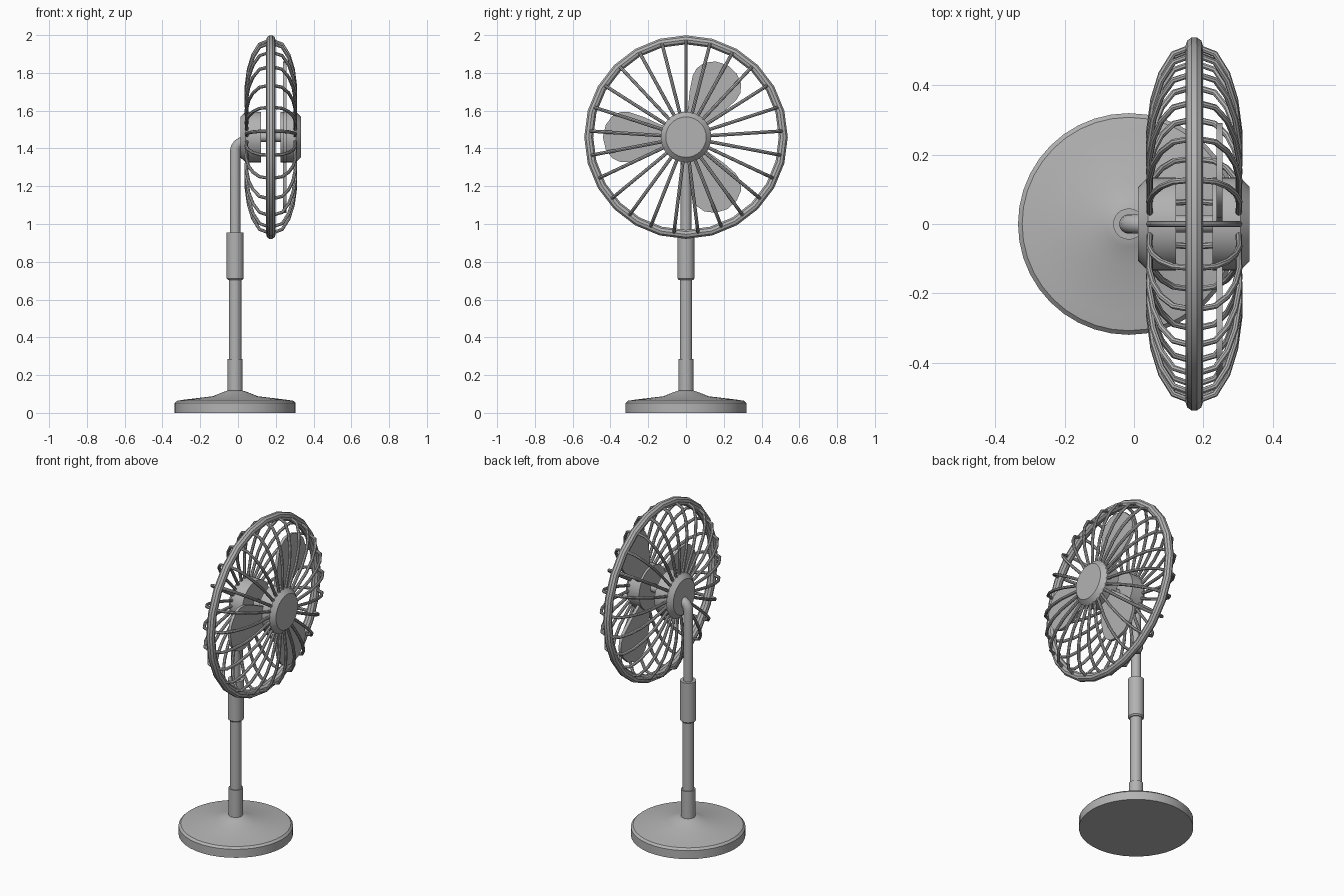
import bpy, bmesh, math
from mathutils import Vector, Matrix

if "Cube" in bpy.data.objects:
    bpy.data.objects.remove(bpy.data.objects["Cube"])

AXIS_Z = 1.46      # fan axle height
POLE_X = -0.015    # stand centre
MID_X = 0.174      # guard centre plane
RIBS = 25

grey = bpy.data.materials.new("grey plastic")
grey.diffuse_color = (0.45, 0.45, 0.45, 1)
grey.use_nodes = True
grey.node_tree.nodes["Principled BSDF"].inputs["Base Color"].default_value = grey.diffuse_color


def finish(name, bm, angle=35):
    bmesh.ops.recalc_face_normals(bm, faces=bm.faces[:])
    me = bpy.data.meshes.new(name)
    bm.to_mesh(me)
    bm.free()
    ob = bpy.data.objects.new(name, me)
    bpy.context.collection.objects.link(ob)
    me.materials.append(grey)
    bpy.ops.object.select_all(action='DESELECT')
    ob.select_set(True)
    bpy.context.view_layer.objects.active = ob
    bpy.ops.object.shade_smooth_by_angle(angle=math.radians(angle))
    return ob


def lathe(name, profile, n=32, to_fan=False):
    """Turn (radius, height) pairs into a capped solid; to_fan lays it along x."""
    bm = bmesh.new()
    rings = [[bm.verts.new((r * math.cos(2 * math.pi * i / n),
                            r * math.sin(2 * math.pi * i / n), h))
              for i in range(n)] for r, h in profile]
    for a, b in zip(rings, rings[1:]):
        for i in range(n):
            j = (i + 1) % n
            bm.faces.new((a[i], a[j], b[j], b[i]))
    bm.faces.new(rings[0])
    bm.faces.new(rings[-1])
    if to_fan:
        m = Matrix.Translation((0, 0, AXIS_Z)) @ Matrix.Rotation(math.pi / 2, 4, 'Y')
    else:
        m = Matrix.Translation((POLE_X, 0, 0))
    bm.transform(m)
    return finish(name, bm, 25)


def sweep(bm, pts, radius, side, n=8, closed=False):
    """Tube along a planar path; side is the normal of the path plane."""
    pts = [Vector(p) for p in pts]
    side = Vector(side)
    rings = []
    for k, p in enumerate(pts):
        if closed:
            t = pts[(k + 1) % len(pts)] - pts[k - 1]
        else:
            t = pts[min(k + 1, len(pts) - 1)] - pts[max(k - 1, 0)]
        out = t.normalized().cross(side)
        rings.append([bm.verts.new(p + radius * (math.cos(a) * side + math.sin(a) * out))
                      for a in (2 * math.pi * i / n for i in range(n))])
    for a, b in zip(rings, rings[1:] + (rings[:1] if closed else [])):
        for i in range(n):
            j = (i + 1) % n
            bm.faces.new((a[i], a[j], b[j], b[i]))
    if not closed:
        bm.faces.new(rings[0])
        bm.faces.new(rings[-1])


# Stand
lathe("base", [(0.32, 0), (0.32, 0.052), (0.308, 0.064), (0.27, 0.07), (0.12, 0.088),
               (0.065, 0.11), (0.04, 0.118)], 40)
lathe("pole_socket", [(0.04, 0.1), (0.04, 0.285)], 24)
lathe("lower_pole", [(0.033, 0.28), (0.033, 0.72)], 24)
lathe("height_collar", [(0.038, 0.704), (0.045, 0.712), (0.045, 0.955)], 24)

# Bent upper pole running into the motor
bm = bmesh.new()
bend = [(POLE_X, 0, 0.95), (POLE_X, 0, 1.385)]
bend += [(POLE_X + 0.05 * (1 - math.cos(a)), 0, 1.385 + 0.05 * math.sin(a))
         for a in (math.radians(d) for d in (22.5, 45, 67.5, 90))]
bend.append((0.06, 0, 1.435))
sweep(bm, bend, 0.028, (0, 1, 0), 16)
finish("upper_pole", bm)

# Motor, axle and front hub
lathe("motor_housing", [(0.107, 0.012), (0.134, 0.04), (0.134, 0.122)], 32, True)
lathe("axle", [(0.025, 0.1), (0.025, 0.25)], 16, True)
lathe("front_hub", [(0.134, 0.226), (0.134, 0.307), (0.107, 0.334)], 32, True)

# Flat paddle blades
bm = bmesh.new()
half = [(0.09, 0.05), (0.14, 0.068), (0.22, 0.105), (0.30, 0.132), (0.345, 0.133),
        (0.39, 0.112), (0.425, 0.065)]
outline = half + [(0.44, 0.0)] + [(r, -w) for r, w in reversed(half)]
for k in range(3):
    a = math.pi + k * 2 * math.pi / 3
    c, s = math.cos(a), math.sin(a)
    lo, hi = [[bm.verts.new((x, r * c - w * s, AXIS_Z + r * s + w * c))
               for r, w in outline] for x in (0.238, 0.256)]
    bm.faces.new(lo)
    bm.faces.new(hi)
    for i in range(len(lo)):
        j = (i + 1) % len(lo)
        bm.faces.new((lo[i], lo[j], hi[j], hi[i]))
finish("blades", bm)

# Guard: outer ring
bm = bmesh.new()
ring = [(MID_X, 0.515 * math.sin(2 * math.pi * i / 24),
         AXIS_Z + 0.515 * math.cos(2 * math.pi * i / 24)) for i in range(24)]
sweep(bm, ring, 0.025, (1, 0, 0), 10, True)
finish("guard_ring", bm)

# Guard: wire ribs from motor to hub across the ring
bm = bmesh.new()
back = [(-0.128, 0.12), (-0.13, 0.27), (-0.118, 0.36), (-0.095, 0.435), (-0.06, 0.492)]
rib = back + [(0, 0.515)] + [(-x, r) for x, r in reversed(back)]
for k in range(RIBS):
    a = 2 * math.pi * k / RIBS
    s, c = math.sin(a), math.cos(a)
    sweep(bm, [(MID_X + x, r * s, AXIS_Z + r * c) for x, r in rib], 0.009, (0, c, -s), 8)
finish("guard_ribs", bm)
